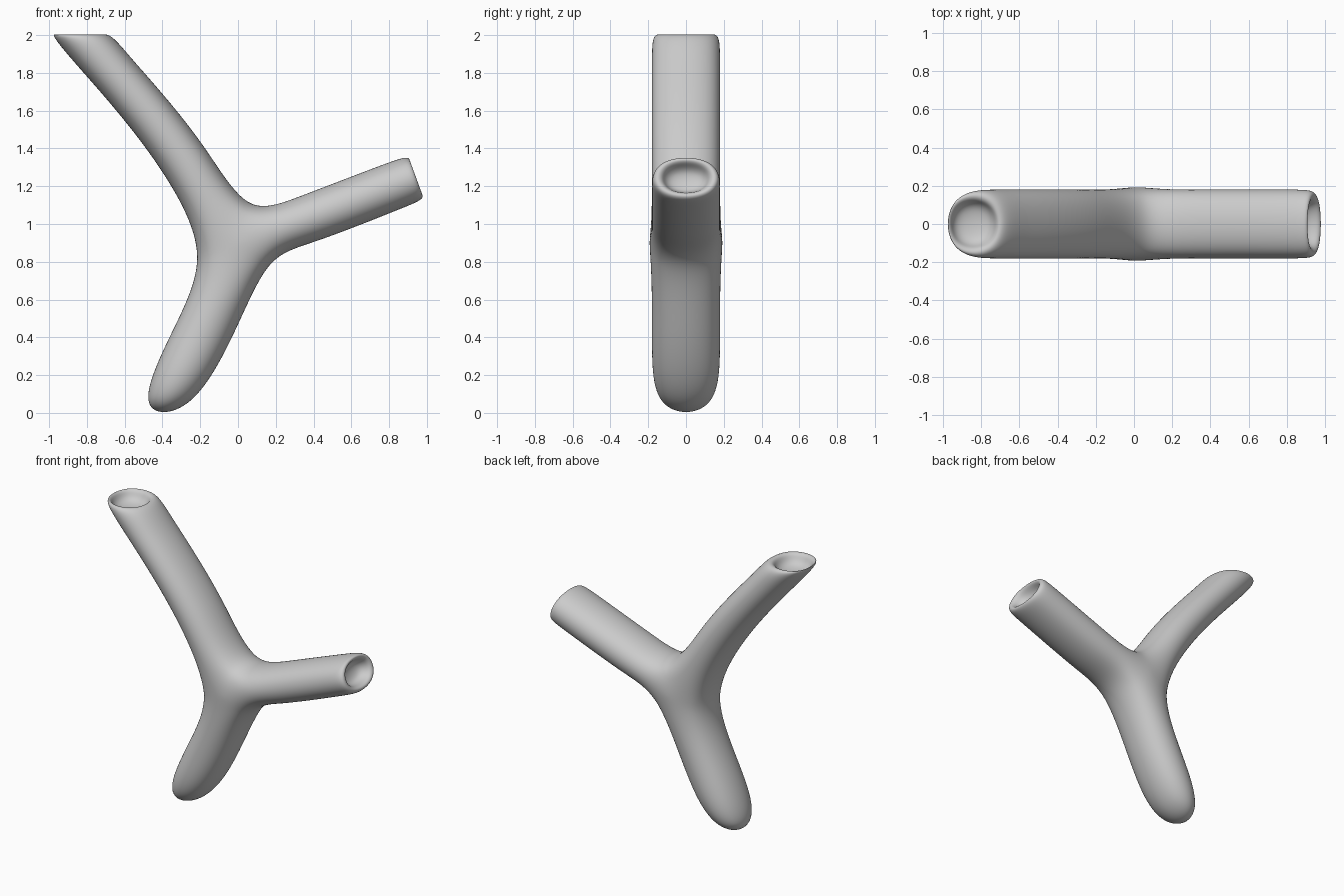
import bpy, bmesh

if "Cube" in bpy.data.objects:
    bpy.data.objects.remove(bpy.data.objects["Cube"])

D = 0.196            # half depth of the control cage in y
bm = bmesh.new()


def pair(x, z, d=D):
    """Front and back vertex at one outline point."""
    return bm.verts.new((x, -d, z)), bm.verts.new((x, d, z))


def ring(p, q, d=D):
    """Four-sided loop through outline points p and q."""
    (pf, pb), (qf, qb) = pair(*p, d), pair(*q, d)
    return [pf, qf, qb, pb]


def grow_arm(start, loops):
    """Bridge the loops into a tube and cap its end."""
    prev = start
    for loop in loops:
        cur = ring(*loop)
        for i in range(4):
            j = (i + 1) % 4
            bm.faces.new((prev[i], prev[j], cur[j], cur[i]))
        prev = cur
    bm.faces.new(prev)


# Junction: a triangle on the front and one on the back
a = pair(-0.165, 0.81)
b = pair(0.165, 0.83)
c = pair(0.055, 1.055)
bm.faces.new((a[0], b[0], c[0]))
bm.faces.new((a[1], c[1], b[1]))


def side(p, q):
    return [p[0], q[0], q[1], p[1]]


# Lower arm with a plain rounded end
grow_arm(side(a, b), [
    ((-0.385, 0.40), (-0.005, 0.40)),
    ((-0.57, -0.03), (-0.25, -0.03)),
])

# Upper left arm, cut level at the top, with a dimple
grow_arm(side(a, c), [
    ((-0.355, 1.21), (-0.161, 1.42)),
    ((-0.629, 1.574), (-0.411, 1.722)),
    ((-0.895, 1.87), (-0.545, 1.87)),
    ((-1.01, 2.01), (-0.66, 2.01)),
    ((-0.965, 2.005), (-0.715, 2.005), 0.13),
    ((-0.945, 1.92), (-0.735, 1.92), 0.11),
])

# Right arm, cut square, with a dimple
grow_arm(side(b, c), [
    ((0.384, 0.878), (0.296, 1.146)),
    ((0.889, 1.079), (0.797, 1.339)),
    ((0.995, 1.123), (0.903, 1.373)),
    ((0.973, 1.168), (0.913, 1.332), 0.13),
    ((0.883, 1.148), (0.833, 1.284), 0.11),
])

bmesh.ops.recalc_face_normals(bm, faces=bm.faces)
mesh = bpy.data.meshes.new("forked_branch")
bm.to_mesh(mesh)
bm.free()
mesh.shade_smooth()

branch = bpy.data.objects.new("forked_branch", mesh)
bpy.context.collection.objects.link(branch)
sub = branch.modifiers.new("smooth", 'SUBSURF')
sub.levels = sub.render_levels = 4
